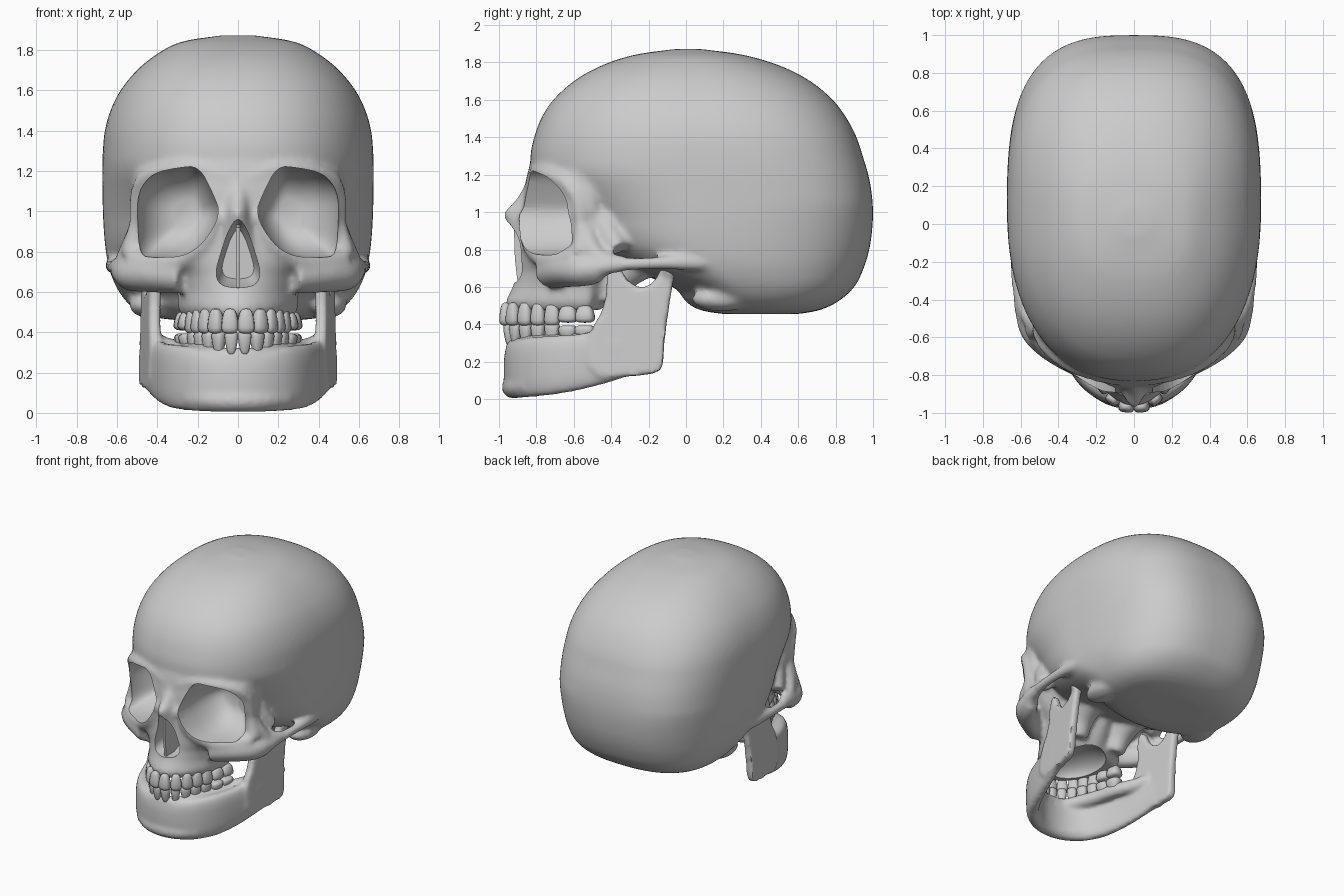
import bpy, bmesh, math
from mathutils import Vector, Matrix

if "Cube" in bpy.data.objects:
    bpy.data.objects.remove(bpy.data.objects["Cube"])

def add_loft(bm, rings):
    rows = [[bm.verts.new(p) for p in r] for r in rings]
    n = len(rows[0])
    for a, b in zip(rows, rows[1:]):
        for i in range(n):
            bm.faces.new((a[i], a[(i + 1) % n], b[(i + 1) % n], b[i]))
    bm.faces.new(rows[0][::-1])
    bm.faces.new(rows[-1])

def spow(c, e):
    return math.copysign(abs(c) ** e, c)

def spline(pts, n=4):
    """Catmull-Rom through tuples of any length."""
    P = [Vector(p) for p in pts]
    P = [P[0] * 2 - P[1]] + P + [P[-1] * 2 - P[-2]]
    out = []
    for a, b, c, d in zip(P, P[1:], P[2:], P[3:]):
        for k in range(n):
            t = k / n
            out.append((b * 2 + (c - a) * t + (a * 2 - b * 5 + c * 4 - d) * t * t
                        + (b * 3 - a - c * 3 + d) * t ** 3) * .5)
    return out + [P[-2]]

def oval(z, yf, yc, yb, w, nf, nb, seg=80):
    """Horizontal egg-shaped section with its own front and back roundness."""
    pts = []
    for i in range(seg):
        a = 2 * math.pi * i / seg
        c, s = math.cos(a), math.sin(a)
        n, r = (nb, yb - yc) if s > 0 else (nf, yc - yf)
        pts.append(Vector((w * spow(c, 2 / n), yc + r * spow(s, 2 / n), z)))
    return pts

def add_tube(bm, pts, side=1, seg=14):
    """Smooth round bar through (x, y, z, radius) points."""
    pts = spline(pts, 3)
    P = [Vector((side * p[0], p[1], p[2])) for p in pts]
    rings = []
    for i, p in enumerate(P):
        q = (P[min(i + 1, len(P) - 1)] - P[max(i - 1, 0)]).to_track_quat('Z', 'Y')
        rings.append([p + q @ Vector((math.cos(2 * math.pi * k / seg), math.sin(2 * math.pi * k / seg), 0)) * pts[i][3]
                      for k in range(seg)])
    add_loft(bm, rings)

def add_ball(bm, loc, rad):
    bmesh.ops.create_uvsphere(bm, u_segments=24, v_segments=16, radius=1,
                              matrix=Matrix.Translation(loc) @ Matrix.Diagonal((*rad, 1)))

def chaikin(pts, n=2):
    for _ in range(n):
        out = []
        for a, b in zip(pts, pts[1:] + pts[:1]):
            a, b = Vector(a), Vector(b)
            out += [a * .75 + b * .25, a * .25 + b * .75]
        pts = out
    return pts

def finish(bm, name):
    bmesh.ops.recalc_face_normals(bm, faces=bm.faces)
    me = bpy.data.meshes.new(name)
    bm.to_mesh(me)
    bm.free()
    ob = bpy.data.objects.new(name, me)
    bpy.context.collection.objects.link(ob)
    return ob

def bake(ob):
    me = bpy.data.meshes.new_from_object(ob.evaluated_get(bpy.context.evaluated_depsgraph_get()))
    ob.modifiers.clear()
    ob.data = me

def fuse(ob, voxel, its):
    m = ob.modifiers.new("fuse", 'REMESH')
    m.mode, m.voxel_size = 'VOXEL', voxel
    s = ob.modifiers.new("soften", 'SMOOTH')
    s.factor, s.iterations = .5, its
    bake(ob)

def smooth(ob, deg=40):
    bpy.ops.object.select_all(action='DESELECT')
    ob.select_set(True)
    bpy.context.view_layer.objects.active = ob
    bpy.ops.object.shade_smooth_by_angle(angle=math.radians(deg))

# cranium: z, front y, centre y, back y, half width
bm = bmesh.new()
cran = [(.455, .2, .4, .6, .25), (.475, .08, .38, .71, .42), (.52, 0, .35, .81, .52), (.6, -.07, .28, .9, .59),
        (.7, -.32, .18, .95, .635), (.8, -.5, .12, .98, .655), (.9, -.6, .1, .995, .665), (1, -.66, .1, 1, .67),
        (1.1, -.74, .1, .993, .672), (1.2, -.82, .1, .975, .673), (1.3, -.832, .1, .945, .67), (1.4, -.812, .09, .912, .66),
        (1.5, -.775, .08, .86, .632), (1.6, -.71, .06, .785, .582), (1.7, -.6, .04, .665, .5), (1.78, -.46, .03, .51, .4),
        (1.84, -.28, .02, .31, .28), (1.872, -.06, .01, .08, .08)]
add_loft(bm, [oval(*c, min(2.35, max(2.05, c[0] + 1.1)), 2.95 - abs(c[0] - 1.05) * .8) for c in spline(cran)])

# face block from tooth ridge to brow
face = [(.475, -.95, -.52, -.43, .275), (.52, -.968, -.52, -.4, .3), (.6, -.925, -.52, -.35, .3),
        (.68, -.9, -.52, -.3, .33), (.76, -.89, -.52, -.25, .42), (.85, -.88, -.5, -.2, .5), (1, -.875, -.5, -.2, .53),
        (1.1, -.865, -.5, -.2, .53), (1.2, -.85, -.5, -.2, .52), (1.29, -.825, -.45, -.1, .47)]
add_loft(bm, [oval(*f, min(2.05, 1.5 + f[0] * .6), 1.3) for f in face])

# nasal bones and aperture rim
nose = [(.6, -.92, .14), (.7, -.92, .15), (.8, -.925, .135), (.9, -.945, .11), (.96, -.97, .09), (1.0, -.98, .08),
        (1.05, -.925, .08), (1.12, -.875, .085), (1.18, -.85, .09)]
add_loft(bm, [oval(z, y, -.75, -.6, w, 1.7, 2) for z, y, w in nose])

for s in (1, -1):
    # brow ridge, lateral pillar, lower orbital rim
    add_tube(bm, [(.05, -.82, 1.16, .04), (.2, -.8, 1.215, .035), (.35, -.745, 1.205, .035), (.46, -.65, 1.16, .04),
                  (.5, -.575, 1.06, .04), (.505, -.56, .92, .04), (.525, -.56, .78, .06)], s)
    add_tube(bm, [(.52, -.58, .76, .06), (.4, -.69, .74, .055), (.28, -.77, .755, .05), (.17, -.845, .84, .04),
                  (.1, -.86, 1.0, .04)], s)
    # cheekbone and zygomatic arch
    add_tube(bm, [(.27, -.73, .68, .09), (.42, -.66, .69, .08), (.52, -.57, .69, .08), (.565, -.48, .7, .065),
                  (.595, -.4, .715, .045), (.62, -.25, .725, .034), (.625, -.1, .73, .036), (.61, .05, .73, .045),
                  (.58, .25, .72, .04)], s)
    add_tube(bm, [(.32, -.7, .65, .06), (.43, -.64, .65, .055), (.52, -.55, .655, .055), (.565, -.46, .67, .05)], s)
    add_tube(bm, [(.5, -.54, .93, .035), (.535, -.51, .82, .05), (.57, -.45, .75, .045), (.605, -.33, .73, .035)], s)
    # temple wall, mastoid and pterygoid masses
    add_tube(bm, [(.44, -.46, 1.02, .06), (.48, -.42, .9, .07), (.53, -.36, .8, .06)], s)
    add_ball(bm, (s * .44, .19, .535), (.1, .16, .065))
    add_tube(bm, [(.17, -.42, .52, .07), (.18, -.36, .65, .09), (.2, -.2, .78, .12)], s)
skull = finish(bm, "skull")
fuse(skull, .017, 9)

# cutters: orbits, nasal aperture, palate
bm = bmesh.new()
orbit = chaikin([(.085, .985), (.125, 1.09), (.195, 1.225), (.3, 1.215), (.42, 1.19), (.505, 1.1), (.51, .95), (.5, .775),
                 (.4, .77), (.27, .775), (.17, .84)])
for s in (1, -1):
    rings = []
    for y, k in ((-1.15, 1), (-.72, 1), (-.6, .95), (-.52, .78), (-.46, .55), (-.44, .3)):
        cx, cz = .3 - .06 * (1 - k), .99
        rings.append([Vector((s * (cx + (p[0] - .3) * k), y, cz + (p[1] - .99) * k)) for p in orbit])
    add_loft(bm, rings)
half = [(.05, .91), (.09, .79), (.118, .69), (.095, .63), (.03, .615)]
pear = chaikin([(0, .98)] + half + [(-x, z) for x, z in half[::-1]], 2)
add_loft(bm, [[Vector((p[0] * k, y, .78 + (p[1] - .78) * k)) for p in pear]
              for y, k in ((-1.15, 1), (-.8, .95), (-.7, .7))])
add_ball(bm, (0, -.64, .46), (.19, .25, .12))
cut = finish(bm, "cutters")
cut.hide_render = True
b = skull.modifiers.new("cut", 'BOOLEAN')
b.operation, b.solver, b.object = 'DIFFERENCE', 'EXACT', cut
bake(skull)
bpy.data.objects.remove(cut)
smooth(skull)

# nasal septum
bm = bmesh.new()
outline = [(-.9, .62), (-.915, .75), (-.92, .92), (-.69, .94), (-.69, .62)]
add_loft(bm, [[Vector((x, y, z)) for y, z in outline] for x in (-.009, .009)])
finish(bm, "nasal_septum")

# mandible body: x, y, bottom, top, thickness
bm = bmesh.new()
body = [(0, -.925, .003, .3, .1), (.12, -.905, .003, .31, .1), (.23, -.84, .01, .33, .1), (.31, -.73, .02, .34, .1),
        (.37, -.58, .045, .35, .09), (.415, -.42, .085, .37, .08), (.44, -.28, .13, .38, .06)]
path = spline([(-x, *r) for x, *r in body[:0:-1]] + body)
rings = []
for i, (x, y, z0, z1, t) in enumerate(path):
    a, c = path[max(i - 1, 0)], path[min(i + 1, len(path) - 1)]
    nrm = Vector((c[1] - a[1], a[0] - c[0], 0)).normalized()
    rings.append([Vector((x, y, (z0 + z1) / 2)) + nrm * (t / 2 * spow(math.cos(k * math.pi / 10), .7))
                  + Vector((0, 0, (z1 - z0) / 2 * spow(math.sin(k * math.pi / 10), .7))) for k in range(20)])
add_loft(bm, rings)
# chin swelling
chin = [(.24, -.835, .075, .05), (.13, -.905, .065, .055)]
add_tube(bm, [(-x, *r) for x, *r in chin] + [(0, -.93, .062, .056)] + chin[::-1])
# ramus with coronoid and condyle
ramus = chaikin([(-.52, .12), (-.3, .12), (-.14, .14), (-.12, .2), (-.115, .32), (-.075, .6), (-.045, .73), (-.12, .73),
                 (-.17, .62), (-.25, .59), (-.33, .65), (-.37, .76), (-.42, .7), (-.43, .5), (-.52, .35)], 1)
for s in (1, -1):
    add_loft(bm, [[Vector((s * (.458 - .045 * z + .13 * (y + .25) + d), y, z)) for y, z in ramus] for d in (-.03, .03)])
    add_tube(bm, [(.39, -.09, .7, .035), (.5, -.09, .7, .035)], s)
    add_tube(bm, [(0, -.92, .28, .045), (.1, -.9, .28, .045), (.18, -.81, .295, .05), (.24, -.68, .3, .05),
                  (.29, -.53, .31, .05), (.37, -.42, .33, .05), (.42, -.33, .36, .04)], s)
mandible = finish(bm, "mandible")
fuse(mandible, .014, 9)
smooth(mandible)

# teeth: x, y, width for one side, mirrored
def teeth(name, row, zc, h, up, taper):
    bm = bmesh.new()
    for i, (x, y, w) in enumerate(row):
        a, c = row[max(i - 1, 0)], row[min(i + 1, 6)]
        yaw = math.atan2(c[1] - a[1], c[0] - a[0]) if i else .1
        dep, hh = (.1, h * .75) if i > 4 else (.07, h)
        for s in (1, -1):
            for v in bmesh.ops.create_uvsphere(bm, u_segments=12, v_segments=8, radius=1)["verts"]:
                p = Vector([spow(q, .65) for q in v.co])
                k = 1 - taper * (1 + up * p.z)  # narrower at the root
                p = Vector((p.x * w * .62 * k, p.y * dep * .55 * k, p.z * hh / 2))
                p = Matrix.Rotation(yaw, 3, 'Z') @ p + Vector((x, y, zc))
                v.co = Vector((s * p.x, p.y, p.z))
    smooth(finish(bm, name), 60)

teeth("upper_teeth", [(.04, -.965, .08), (.11, -.925, .075), (.16, -.86, .075), (.197, -.79, .075),
                      (.227, -.715, .08), (.25, -.63, .1), (.27, -.54, .1)], .455, .125, 1, .18)
teeth("lower_teeth", [(.033, -.945, .066), (.095, -.91, .066), (.143, -.855, .07), (.183, -.79, .075),
                      (.217, -.715, .08), (.247, -.63, .1), (.268, -.54, .11)], .348, .125, -1, .26)
